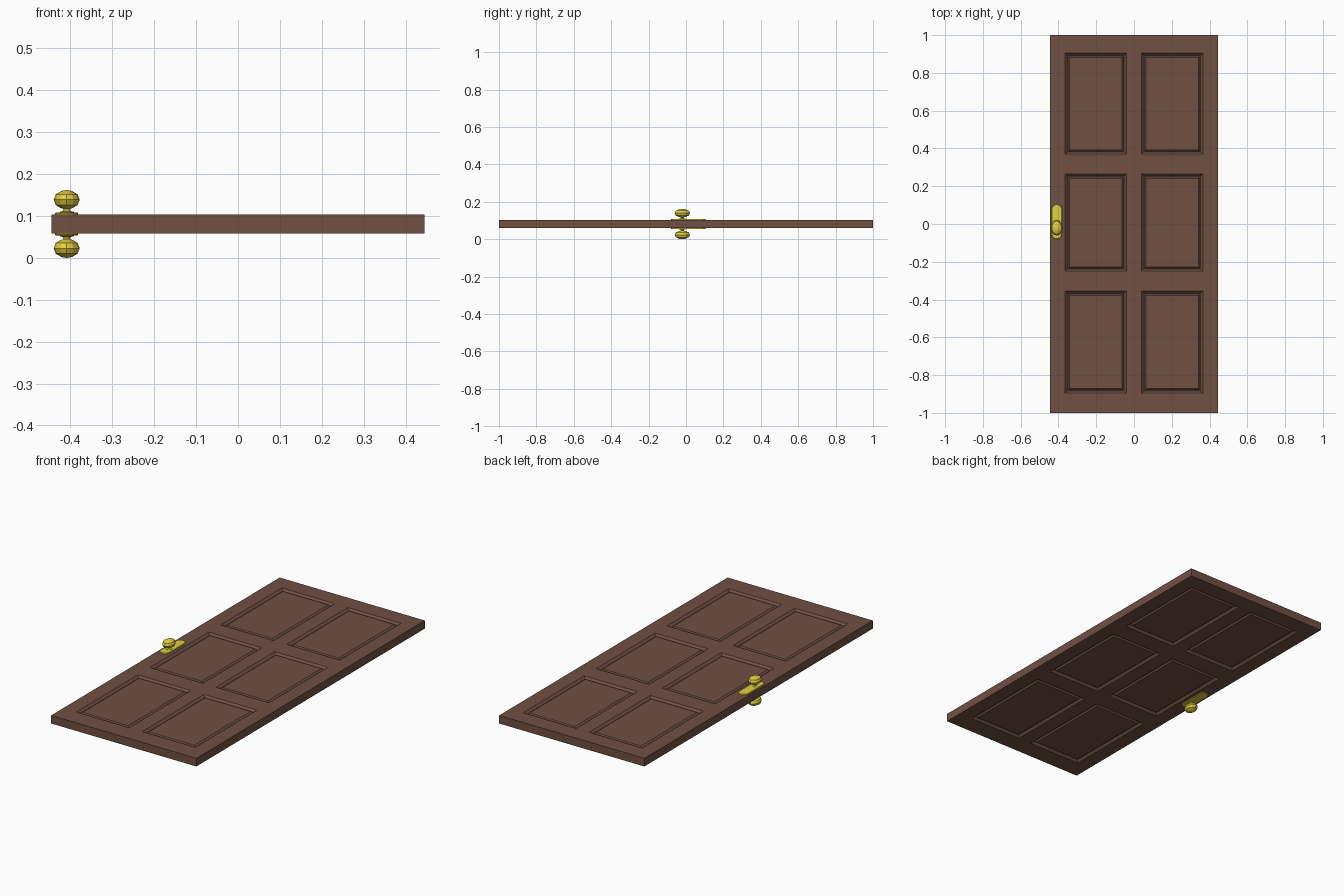
import bpy, bmesh, math

if "Cube" in bpy.data.objects:
    bpy.data.objects.remove(bpy.data.objects["Cube"])

MID = 0.081      # height of the door's middle plane
HALF = 0.0225    # half the door thickness


def material(name, color):
    m = bpy.data.materials.new(name)
    m.diffuse_color = color
    m.use_nodes = True
    m.node_tree.nodes["Principled BSDF"].inputs["Base Color"].default_value = m.diffuse_color
    return m


wood = material("brown_wood", (0.16, 0.08, 0.055, 1))
brass = material("brass", (0.75, 0.62, 0.05, 1))


def finish(bm, name, mat):
    """Make an object from the upper half and mirror it to the other face."""
    bmesh.ops.recalc_face_normals(bm, faces=bm.faces)
    me = bpy.data.meshes.new(name)
    bm.to_mesh(me)
    bm.free()
    me.materials.append(mat)
    ob = bpy.data.objects.new(name, me)
    bpy.context.collection.objects.link(ob)
    ob.location.z = MID
    mod = ob.modifiers.new("both_sides", 'MIRROR')
    mod.use_axis = (False, False, True)
    mod.merge_threshold = 0.0001
    return ob


# Door slab: a grid whose panel cells are inset into moulded panels
xs = [-0.445, -0.365, -0.04, 0.04, 0.365, 0.445]
ys = [-1, -0.895, -0.355, -0.25, 0.265, 0.37, 0.905, 1]
bm = bmesh.new()
grid = [[bm.verts.new((x, y, HALF)) for x in xs] for y in ys]
panels = []
for j in range(len(ys) - 1):
    for i in range(len(xs) - 1):
        f = bm.faces.new((grid[j][i], grid[j][i + 1], grid[j + 1][i + 1], grid[j + 1][i]))
        if i % 2 and j % 2:
            panels.append(f)
bm.normal_update()
rim = [e for e in bm.edges if e.is_boundary]
for width, depth in ((0.012, -0.012), (0.003, 0), (0.008, 0.008)):
    bmesh.ops.inset_individual(bm, faces=panels, thickness=width, depth=depth,
                               use_even_offset=True)
side = bmesh.ops.extrude_edge_only(bm, edges=rim)
for v in side["geom"]:
    if isinstance(v, bmesh.types.BMVert):
        v.co.z = 0
finish(bm, "door_slab", wood)

# Back plate: thin rounded strip with a small chamfer
KX, KY = -0.409, -0.02
bm = bmesh.new()
rings = []
for r, z in ((0.0275, HALF - 0.002), (0.0275, HALF + 0.003), (0.0255, HALF + 0.005)):
    ring = []
    for end, cy in ((0, 0.0775), (1, -0.0525)):
        for k in range(7):
            a = math.pi * (end + k / 6)
            ring.append(bm.verts.new((KX + r * math.cos(a), cy + r * math.sin(a), z)))
    rings.append(ring)
for a, b in zip(rings, rings[1:]):
    for k in range(len(a)):
        n = (k + 1) % len(a)
        bm.faces.new((a[k], a[n], b[n], b[k]))
bm.faces.new(rings[-1])
bm.faces.new(rings[0][::-1])
finish(bm, "back_plates", brass)

# Knob: faceted turned profile, stretched along the door
profile = [(0.017, 0.024), (0.017, 0.029), (0.009, 0.031), (0.008, 0.036),
           (0.014, 0.038), (0.026, 0.045), (0.031, 0.058), (0.026, 0.071),
           (0.012, 0.079), (0, 0.081)]
SIDES = 12
bm = bmesh.new()
rings = []
for r, z in profile[:-1]:
    stretch = 1.33 if z > 0.037 else 1.0
    rings.append([bm.verts.new((KX + r * math.cos(math.tau * k / SIDES),
                                KY + r * stretch * math.sin(math.tau * k / SIDES), z))
                  for k in range(SIDES)])
for a, b in zip(rings, rings[1:]):
    for k in range(SIDES):
        n = (k + 1) % SIDES
        bm.faces.new((a[k], a[n], b[n], b[k]))
tip = bm.verts.new((KX, KY, profile[-1][1]))
for k in range(SIDES):
    bm.faces.new((rings[-1][k], rings[-1][(k + 1) % SIDES], tip))
bm.faces.new(rings[0][::-1])
finish(bm, "knobs", brass)
